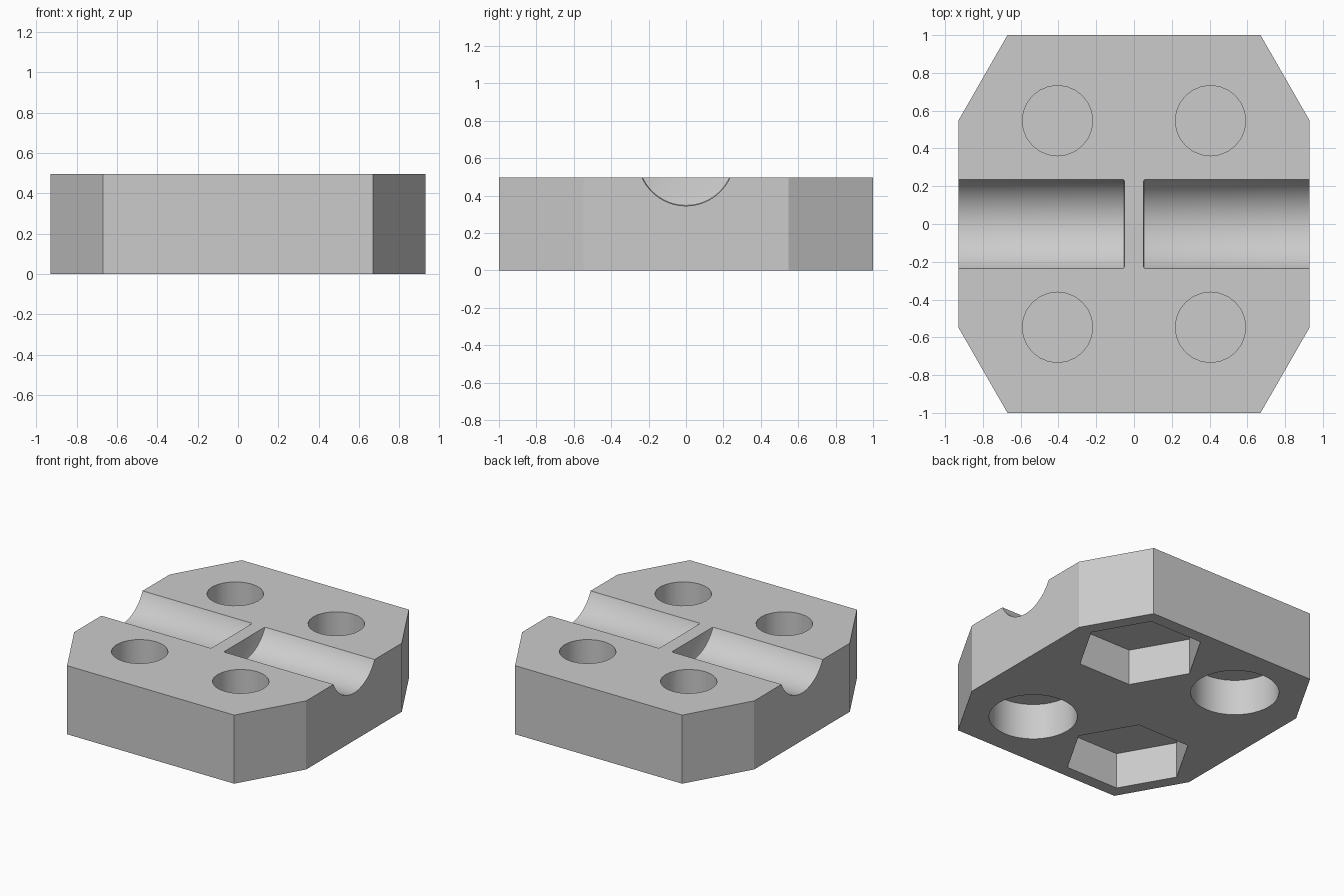
import bpy, bmesh, math
from mathutils import Matrix

cube = bpy.data.objects.get("Cube")
if cube:
    bpy.data.objects.remove(cube, do_unlink=True)

HEIGHT = 0.497
grey = bpy.data.materials.new("plain grey")
grey.use_nodes = True
grey.diffuse_color = (0.6, 0.6, 0.6, 1)
grey.node_tree.nodes["Principled BSDF"].inputs["Base Color"].default_value = (0.6, 0.6, 0.6, 1)


def make_object(name, bm):
    mesh = bpy.data.meshes.new(name)
    bmesh.ops.recalc_face_normals(bm, faces=bm.faces)
    bm.to_mesh(mesh)
    bm.free()
    mesh.materials.append(grey)
    obj = bpy.data.objects.new(name, mesh)
    bpy.context.collection.objects.link(obj)
    return obj


def prism_cutter(name, x, y, bottom, top, radius, sides, turn=0.0):
    """Upright prism whose first corner points along +x after the turn."""
    bm = bmesh.new()
    ring = [bm.verts.new((x + radius * math.cos(turn + math.tau * i / sides),
                          y + radius * math.sin(turn + math.tau * i / sides), bottom))
            for i in range(sides)]
    base = bm.faces.new(ring)
    ext = bmesh.ops.extrude_face_region(bm, geom=[base])
    bmesh.ops.translate(bm, vec=(0, 0, top - bottom),
                        verts=[v for v in ext["geom"] if isinstance(v, bmesh.types.BMVert)])
    return make_object(name, bm)


def groove_cutter(name, side):
    """Sideways cylinder with a softened inner end."""
    bm = bmesh.new()
    place = Matrix.Translation((side * 0.55, 0, 0.604)) @ Matrix.Rotation(math.pi / 2, 4, "Y")
    bmesh.ops.create_cone(bm, cap_ends=True, segments=72, radius1=0.259, radius2=0.259,
                          depth=1.0, matrix=place)
    rim = [e for e in bm.edges if all(abs(v.co.x) < 0.1 for v in e.verts)]
    bmesh.ops.bevel(bm, geom=rim, offset=0.01, segments=2, profile=0.5, affect="EDGES")
    return make_object(name, bm)


# Body plate with four chamfered corners
bm = bmesh.new()
outline = [(0.67, -1), (0.93, -0.547), (0.93, 0.547), (0.67, 1)]
outline += [(-x, -y) for x, y in outline]
base = bm.faces.new([bm.verts.new((x, y, 0)) for x, y in outline])
ext = bmesh.ops.extrude_face_region(bm, geom=[base])
bmesh.ops.translate(bm, vec=(0, 0, HEIGHT),
                    verts=[v for v in ext["geom"] if isinstance(v, bmesh.types.BMVert)])
body = make_object("clamp_block", bm)

# Half-round grooves, blind top holes and the pockets underneath
cutters = [groove_cutter("groove_cutter", s) for s in (-1, 1)]
for sx in (-1, 1):
    for sy in (-1, 1):
        x, y = sx * 0.405, sy * 0.547
        cutters.append(prism_cutter("bolt_hole_cutter", x, y, 0.285, 0.6, 0.186, 24))
        if sx == sy:
            cutters.append(prism_cutter("hex_pocket_cutter", x, y, -0.1, 0.26, 0.42, 6))
        else:
            cutters.append(prism_cutter("round_pocket_cutter", x, y, -0.1, 0.26, 0.29, 40))

bpy.ops.object.select_all(action="DESELECT")
bpy.context.view_layer.objects.active = body
body.select_set(True)
for cutter in cutters:
    mod = body.modifiers.new("cut", "BOOLEAN")
    mod.operation = "DIFFERENCE"
    mod.solver = "EXACT"
    mod.object = cutter
    bpy.ops.object.modifier_apply(modifier=mod.name)
for cutter in cutters:
    bpy.data.objects.remove(cutter, do_unlink=True)

bpy.ops.object.shade_smooth_by_angle(angle=math.radians(25))
